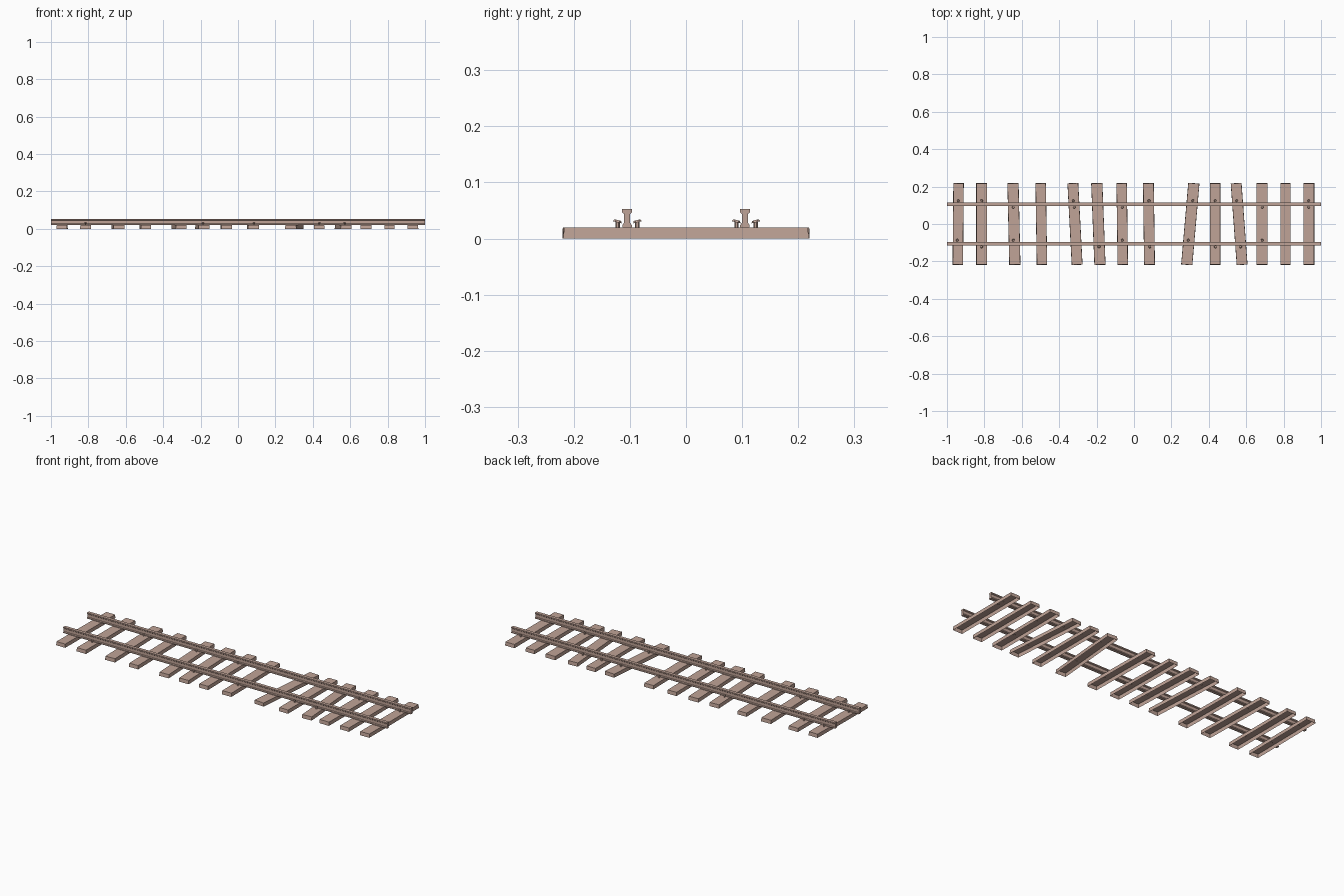
import bpy, bmesh, math
from mathutils import Matrix, Vector

if "Cube" in bpy.data.objects:
    bpy.data.objects.remove(bpy.data.objects["Cube"])

mat = bpy.data.materials.new("dusty_brown")
mat.diffuse_color = (0.53, 0.37, 0.31, 1)
mat.use_nodes = True
mat.node_tree.nodes["Principled BSDF"].inputs["Base Color"].default_value = mat.diffuse_color

RAIL_Y = 0.105
TIE_TOP = 0.02


def finish(bm, name):
    me = bpy.data.meshes.new(name)
    bm.to_mesh(me)
    bm.free()
    me.materials.append(mat)
    ob = bpy.data.objects.new(name, me)
    bpy.context.collection.objects.link(ob)
    return ob


# Wooden ties: x at the back end, x at the front end
ties = [(-0.938, -0.942), (-0.815, -0.815), (-0.647, -0.637), (-0.499, -0.492),
        (-0.327, -0.304), (-0.199, -0.182), (-0.066, -0.060), (0.077, 0.083),
        (0.320, 0.282), (0.434, 0.434), (0.546, 0.578), (0.685, 0.685),
        (0.810, 0.810), (0.935, 0.935)]


def tie(i, xb, xf):
    bm = bmesh.new()
    bmesh.ops.create_cube(bm, size=1)
    for v in bm.verts:
        back = v.co.y > 0
        top = v.co.z > 0
        w = 0.029 + 0.001 * ((i * 7 + back * 3) % 3 - 1)
        x = (xb if back else xf) + math.copysign(w - 0.001 * top, v.co.x)
        y = math.copysign(0.219 - 0.002 * top, v.co.y)
        # keep the skewed ties square at the ends
        y -= math.copysign(w, v.co.x) * (xf - xb) / -0.436
        y = max(-0.22, min(0.22, y))
        v.co = Vector((x, y, TIE_TOP if top else 0))
    # underside is open
    bottom = [f for f in bm.faces if f.calc_center_median().z < 0.001]
    bmesh.ops.delete(bm, geom=bottom, context='FACES_ONLY')
    finish(bm, f"tie_{i + 1}")


for i, (xb, xf) in enumerate(ties):
    tie(i, xb, xf)

# Rails: extruded head, web and foot
half = [(0.0085, 0.020), (0.0085, 0.024), (0.0055, 0.028),
        (0.0055, 0.044), (0.009, 0.047), (0.009, 0.053)]
profile = half + [(-y, z) for y, z in reversed(half)]
for side, name in ((-1, "front_rail"), (1, "back_rail")):
    bm = bmesh.new()
    face = bm.faces.new([bm.verts.new((-1, side * RAIL_Y + y, z)) for y, z in profile])
    ext = bmesh.ops.extrude_face_region(bm, geom=[face], use_keep_orig=True)
    bmesh.ops.translate(bm, vec=(2, 0, 0),
                        verts=[g for g in ext["geom"] if isinstance(g, bmesh.types.BMVert)])
    bmesh.ops.recalc_face_normals(bm, faces=bm.faces)
    finish(bm, name)


# Spikes: short shank with a wider head tipped towards the rail
def spike(n, x, y):
    bm = bmesh.new()
    toward = 1 if abs(y) < RAIL_Y else -1
    tilt = Matrix.Rotation(-0.25 * toward * math.copysign(1, y), 4, 'X')
    bmesh.ops.create_cone(bm, cap_ends=True, segments=6, radius1=0.004, radius2=0.004,
                          depth=0.012, matrix=Matrix.Translation((x, y, 0.024)))
    bmesh.ops.create_cone(bm, cap_ends=True, segments=6, radius1=0.008, radius2=0.006,
                          depth=0.004, matrix=Matrix.Translation((x, y, 0.031)) @ tilt)
    finish(bm, f"spike_{n}")


outer_back = [-0.94, -0.815, -0.325, 0.08, 0.315, 0.435, 0.55, 0.935]
inner_back = [-0.645, -0.32, -0.063, 0.685, 0.935]
inner_front = [-0.945, -0.645, -0.063, 0.29, 0.685]
outer_front = [-0.815, -0.187, 0.085, 0.435, 0.57]
n = 0
for y, xs in ((0.124, outer_back), (0.09, inner_back),
              (-0.087, inner_front), (-0.122, outer_front)):
    for x in xs:
        n += 1
        spike(n, x, y)
